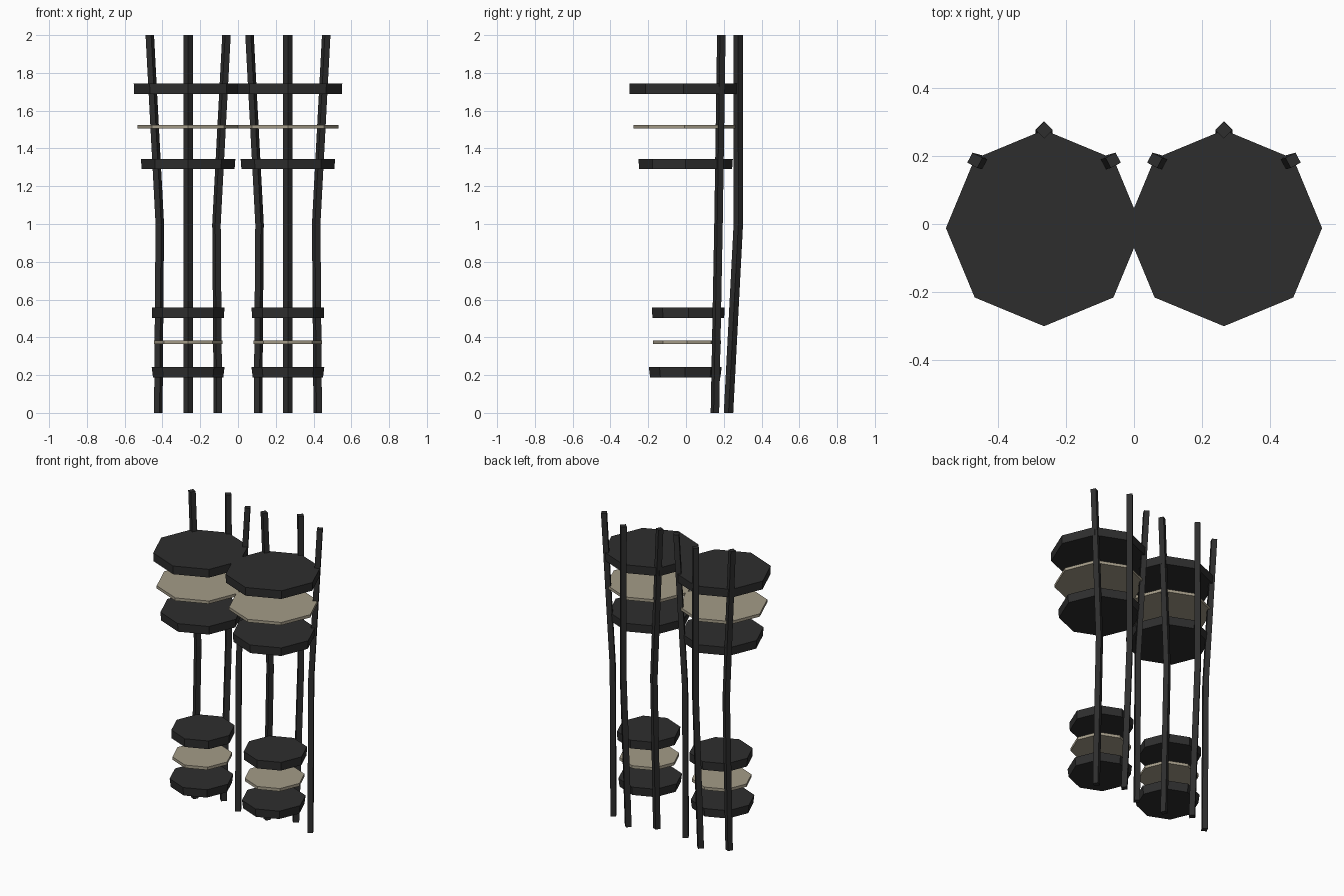
import bpy, bmesh, math

if "Cube" in bpy.data.objects:
    bpy.data.objects.remove(bpy.data.objects["Cube"])

CX = 0.264  # distance of each column's axis from the middle


def material(name, rgb):
    m = bpy.data.materials.new(name)
    m.diffuse_color = (*rgb, 1.0)
    m.use_nodes = True
    m.node_tree.nodes["Principled BSDF"].inputs["Base Color"].default_value = m.diffuse_color
    return m


dark = material("dark charcoal", (0.027, 0.027, 0.027))
beige = material("warm beige", (0.37, 0.33, 0.245))


def loft(name, rings, mat):
    """Solid skinned through rings of equal point count, ordered bottom to top."""
    bm = bmesh.new()
    loops = [[bm.verts.new(p) for p in ring] for ring in rings]
    n = len(loops[0])
    for a, b in zip(loops, loops[1:]):
        for i in range(n):
            j = (i + 1) % n
            bm.faces.new((a[i], a[j], b[j], b[i]))
    bm.faces.new(loops[0][::-1])
    bm.faces.new(loops[-1])
    bmesh.ops.recalc_face_normals(bm, faces=bm.faces)
    mesh = bpy.data.meshes.new(name)
    bm.to_mesh(mesh)
    bm.free()
    mesh.materials.append(mat)
    obj = bpy.data.objects.new(name, mesh)
    bpy.context.collection.objects.link(obj)
    return obj


def ring(x, y, z, r, sides, start=0.0):
    return [(x + r * math.cos(start + math.tau * i / sides),
             y + r * math.sin(start + math.tau * i / sides), z) for i in range(sides)]


# name, y centre, bottom z, top z, bottom radius, top radius, material
discs = [
    ("foot_disc", -0.004, 0.188, 0.243, 0.186, 0.193, dark),
    ("lower_pad", 0.005, 0.364, 0.383, 0.181, 0.181, beige),
    ("lower_disc", 0.012, 0.503, 0.558, 0.190, 0.192, dark),
    ("middle_disc", -0.002, 1.290, 1.345, 0.246, 0.250, dark),
    ("upper_pad", -0.008, 1.505, 1.524, 0.269, 0.269, beige),
    ("top_disc", -0.012, 1.688, 1.743, 0.286, 0.288, dark),
]

# bent rods as (offset from column axis, y, z)
side_path = [(0.158, 0.153, 0), (0.150, 0.172, 1.0), (0.203, 0.187, 2)]
back_path = [(0, 0.225, 0), (0, 0.277, 1.0), (0, 0.276, 2)]

for label, cx in (("left", -CX), ("right", CX)):
    # stacked octagonal plates
    for name, y, z0, z1, r0, r1, mat in discs:
        loft(f"{label}_{name}", [ring(cx, y, z0, r0, 8), ring(cx, y, z1, r1, 8)], mat)
    # rod behind the plates, turned corner-on
    loft(f"{label}_back_rod",
         [ring(cx + x, y, z, 0.025, 4) for x, y, z in back_path], dark)
    # mirrored pair of flaring side rods
    for side, s in (("west", -1), ("east", 1)):
        loft(f"{label}_{side}_rod",
             [ring(cx + s * x, y, z, 0.0235, 4, math.radians(-s * 17))
              for x, y, z in side_path], dark)
